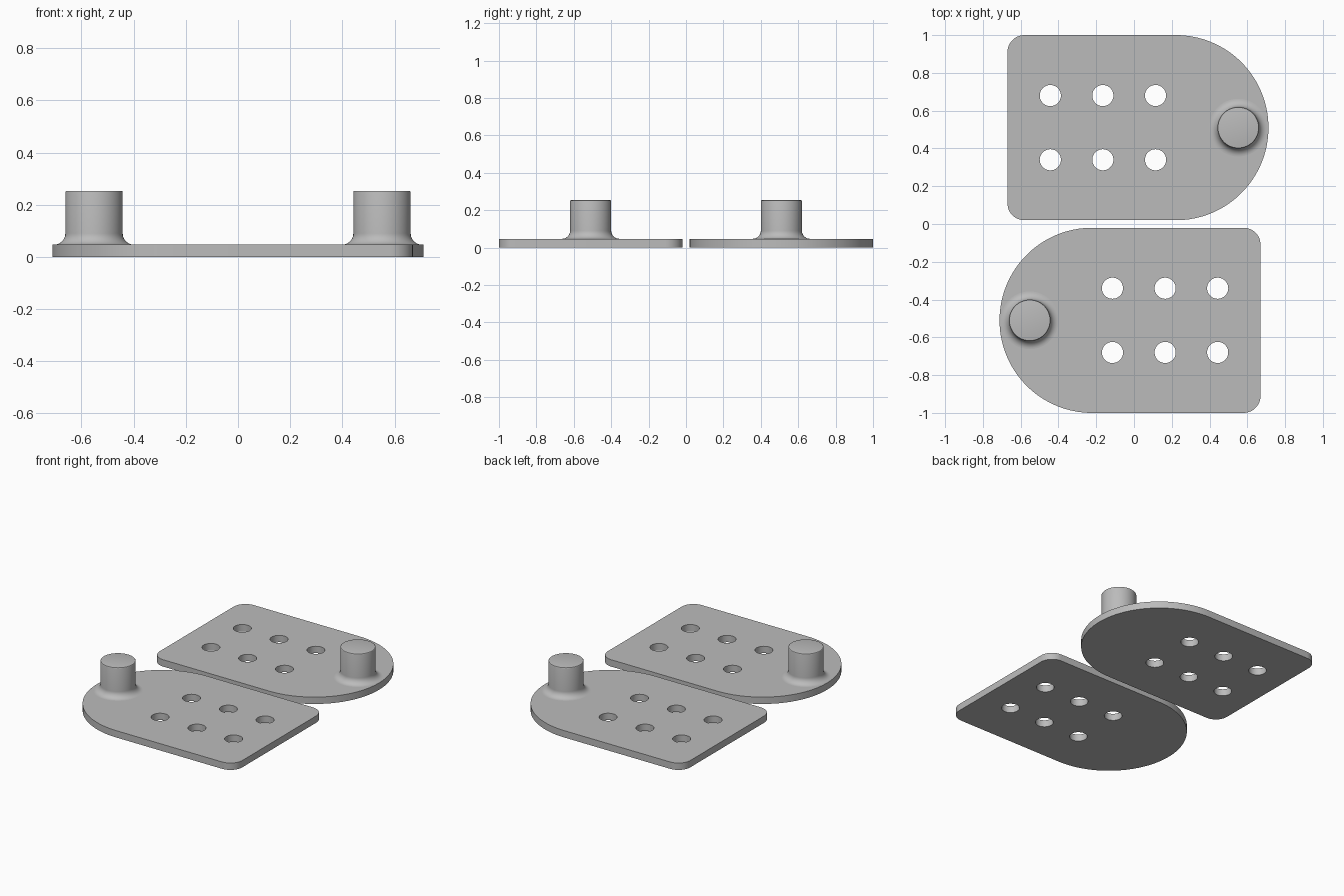
import bpy, bmesh, math
from mathutils import Matrix

if "Cube" in bpy.data.objects:
    bpy.data.objects.remove(bpy.data.objects["Cube"])

THICK = 0.047            # plate thickness
X_SQUARE, Y_MID, HALF = -0.67, 0.51, 0.49
X_ARC = 0.222            # centre of the rounded end
CORNER = 0.09
PEG_X, PEG_R, PEG_TOP, FILLET = 0.552, 0.11, 0.253, 0.043

grey = bpy.data.materials.new("grey")
grey.diffuse_color = (0.5, 0.5, 0.5, 1)
grey.use_nodes = True
grey.node_tree.nodes["Principled BSDF"].inputs["Base Color"].default_value = grey.diffuse_color


def arc(cx, cy, r, start, end, n):
    return [(cx + r * math.cos(math.radians(start + (end - start) * i / n)),
             cy + r * math.sin(math.radians(start + (end - start) * i / n)))
            for i in range(n + 1)]


def make_object(name, bm):
    bmesh.ops.recalc_face_normals(bm, faces=bm.faces)
    mesh = bpy.data.meshes.new(name)
    bm.to_mesh(mesh)
    bm.free()
    mesh.materials.append(grey)
    obj = bpy.data.objects.new(name, mesh)
    bpy.context.collection.objects.link(obj)
    return obj


def select(obj):
    bpy.ops.object.select_all(action='DESELECT')
    obj.select_set(True)
    bpy.context.view_layer.objects.active = obj


def make_plate(name):
    # Outline: half-round end and two rounded corners
    xc, yc = X_SQUARE + CORNER, HALF - CORNER
    outline = (arc(X_ARC, Y_MID, HALF, -90, 90, 64)
               + arc(xc, Y_MID + yc, CORNER, 90, 180, 12)
               + arc(xc, Y_MID - yc, CORNER, 180, 270, 12))
    bm = bmesh.new()
    face = bm.faces.new([bm.verts.new((x, y, 0)) for x, y in outline])
    top = bmesh.ops.extrude_face_region(bm, geom=[face])["geom"]
    bmesh.ops.translate(bm, vec=(0, 0, THICK),
                        verts=[v for v in top if isinstance(v, bmesh.types.BMVert)])
    plate = make_object(name, bm)

    # Six screw holes
    bm = bmesh.new()
    for x in (-0.443, -0.165, 0.114):
        for y in (0.34, 0.68):
            bmesh.ops.create_cone(bm, cap_ends=True, segments=40, radius1=0.056,
                                  radius2=0.056, depth=0.3,
                                  matrix=Matrix.Translation((x, y, 0)))
    cutter = make_object("hole_cutter", bm)
    cutter.hide_render = True
    mod = plate.modifiers.new("holes", 'BOOLEAN')
    mod.operation, mod.solver, mod.object = 'DIFFERENCE', 'EXACT', cutter
    select(plate)
    bpy.ops.object.modifier_apply(modifier=mod.name)
    bpy.data.objects.remove(cutter)
    return plate


def make_peg(name):
    # Turned profile: concave foot, straight shaft, slightly eased top rim
    profile = arc(PEG_R + FILLET, THICK + FILLET, FILLET, 270, 180, 10)
    profile += arc(PEG_R - 0.005, PEG_TOP - 0.005, 0.005, 0, 90, 3)
    profile.append((0, PEG_TOP))
    bm = bmesh.new()
    verts = [bm.verts.new((r, 0, z)) for r, z in profile]
    edges = [bm.edges.new(pair) for pair in zip(verts, verts[1:])]
    bmesh.ops.spin(bm, geom=verts + edges, cent=(0, 0, 0), axis=(0, 0, 1),
                   angle=math.tau, steps=64)
    bmesh.ops.remove_doubles(bm, verts=bm.verts, dist=0.0001)
    bmesh.ops.translate(bm, vec=(PEG_X, Y_MID, 0), verts=bm.verts)
    return make_object(name, bm)


# Two identical halves, the front one turned half a circle
for side, turn in (("back", 0), ("front", math.pi)):
    for obj in (make_plate(side + "_plate"), make_peg(side + "_peg")):
        obj.data.transform(Matrix.Rotation(turn, 4, 'Z'))
        select(obj)
        bpy.ops.object.shade_smooth_by_angle(angle=math.radians(30))
